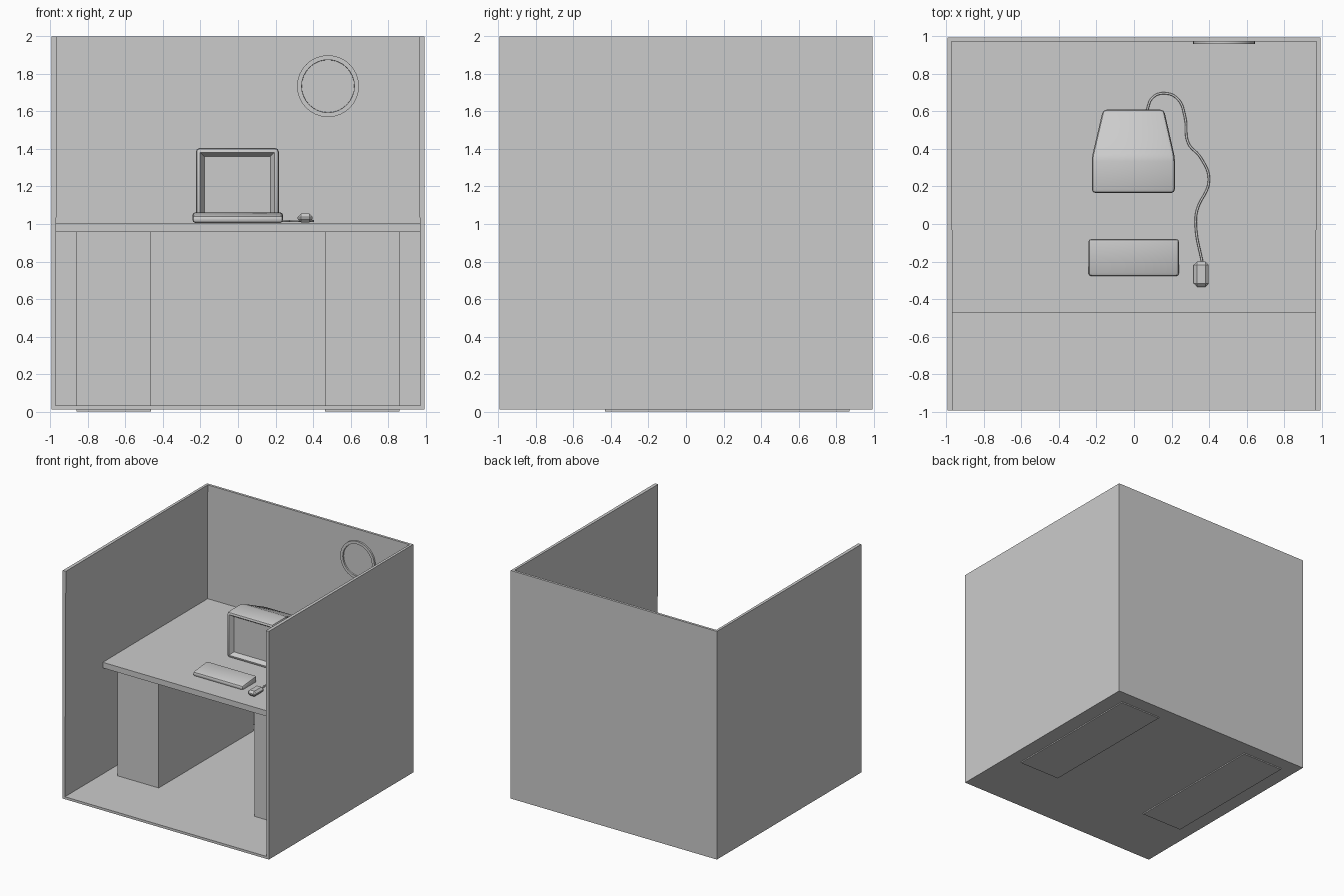
import bpy, bmesh, math
from mathutils import Matrix, Vector

if "Cube" in bpy.data.objects:
    bpy.data.objects.remove(bpy.data.objects["Cube"])


def finish(name, bm, smooth=None):
    me = bpy.data.meshes.new(name)
    bm.to_mesh(me)
    bm.free()
    ob = bpy.data.objects.new(name, me)
    bpy.context.collection.objects.link(ob)
    if smooth:
        bpy.ops.object.select_all(action='DESELECT')
        ob.select_set(True)
        bpy.context.view_layer.objects.active = ob
        bpy.ops.object.shade_smooth_by_angle(angle=math.radians(smooth))
    return ob


def box_bm(lo, hi):
    bm = bmesh.new()
    lo, hi = Vector(lo), Vector(hi)
    m = Matrix.Translation((lo + hi) / 2) @ Matrix.Diagonal((*(hi - lo), 1))
    bmesh.ops.create_cube(bm, size=1, matrix=m)
    bm.normal_update()
    return bm


def bevel(bm, width, segs):
    bm.normal_update()
    edges = [e for e in bm.edges if e.calc_face_angle(0) > math.radians(12)]
    bmesh.ops.bevel(bm, geom=edges, offset=width, segments=segs,
                    profile=0.5, affect='EDGES', clamp_overlap=True)


# Cubicle: open-front, open-top shell thickened inward
bm = box_bm((-0.995, -0.995, 0.01), (0.995, 0.995, 2.0))
gone = [f for f in bm.faces if f.normal.z > 0.5 or f.normal.y < -0.5]
bmesh.ops.delete(bm, geom=gone, context='FACES')
walls = finish("cubicle_walls", bm)
sol = walls.modifiers.new("thickness", 'SOLIDIFY')
sol.thickness = 0.03
sol.offset = -1

# Desk top and two pedestals
finish("desk_top", box_bm((-0.977, -0.475, 0.957), (0.977, 0.98, 1.006)))
for side, label in ((-1, "left"), (1, "right")):
    a, b = sorted((side * 0.463, side * 0.862))
    finish(label + "_pedestal", box_bm((a, -0.433, 0), (b, 0.873, 0.96)))

# Monitor: boxy front, tapered back, recessed screen
bm = box_bm((-0.225, 0.165, 1.006), (0.218, 0.355, 1.405))
back = next(f for f in bm.faces if f.normal.y > 0.5)
res = bmesh.ops.extrude_face_region(bm, geom=[back])
new_verts = [v for v in res["geom"] if isinstance(v, bmesh.types.BMVert)]
bmesh.ops.delete(bm, geom=[f for f in [back] if f.is_valid], context='FACES_ONLY')
for v in new_verts:
    v.co = (v.co.x * 0.735, 0.61, 1.006 + (v.co.z - 1.006) * 0.72)
bmesh.ops.recalc_face_normals(bm, faces=bm.faces[:])
bevel(bm, 0.02, 2)
bm.normal_update()
front = max((f for f in bm.faces if f.normal.y < -0.9), key=lambda f: f.calc_area())
bmesh.ops.inset_individual(bm, faces=[front], thickness=0.004)
bmesh.ops.inset_individual(bm, faces=[front], thickness=0.032, depth=-0.035)
finish("monitor", bm, 30)

# Keyboard: shallow wedge
bm = box_bm((-0.243, -0.278, 1.006), (0.24, -0.08, 1.064))
for v in bm.verts:
    if v.co.y < -0.2 and v.co.z > 1.03:
        v.co.z = 1.045
bevel(bm, 0.016, 2)
finish("keyboard", bm, 30)

# Mouse: chunky chamfered block
bm = box_bm((0.318, -0.335, 1.008), (0.398, -0.2, 1.055))
bevel(bm, 0.018, 1)
finish("mouse", bm)

# Mouse cable looping to the back of the monitor
path = [(0.365, -0.21), (0.33, -0.02), (0.335, 0.07), (0.4, 0.235),
        (0.355, 0.355), (0.29, 0.43), (0.272, 0.57), (0.235, 0.665),
        (0.165, 0.697), (0.1, 0.675), (0.067, 0.6)]
cu = bpy.data.curves.new("mouse_cable", 'CURVE')
cu.dimensions = '3D'
cu.bevel_depth = 0.006
cu.bevel_resolution = 2
cu.resolution_u = 6
sp = cu.splines.new('BEZIER')
sp.bezier_points.add(len(path) - 1)
for p, (x, y) in zip(sp.bezier_points, path):
    p.co = (x, y, 1.016)
    p.handle_left_type = p.handle_right_type = 'AUTO'
sp.bezier_points[0].co.z = 1.025
bpy.context.collection.objects.link(bpy.data.objects.new("mouse_cable", cu))

# Wall clock: round case with a recessed dial
bm = bmesh.new()
m = Matrix.Translation((0.48, 0.97, 1.735)) @ Matrix.Rotation(math.pi / 2, 4, 'X')
bmesh.ops.create_cone(bm, cap_ends=True, segments=32, radius1=0.165,
                      radius2=0.165, depth=0.022, matrix=m)
bm.normal_update()
dial = next(f for f in bm.faces if f.normal.y < -0.9)
bmesh.ops.inset_individual(bm, faces=[dial], thickness=0.024)
bmesh.ops.inset_individual(bm, faces=[dial], thickness=0.001, depth=-0.012)
finish("wall_clock", bm, 30)
